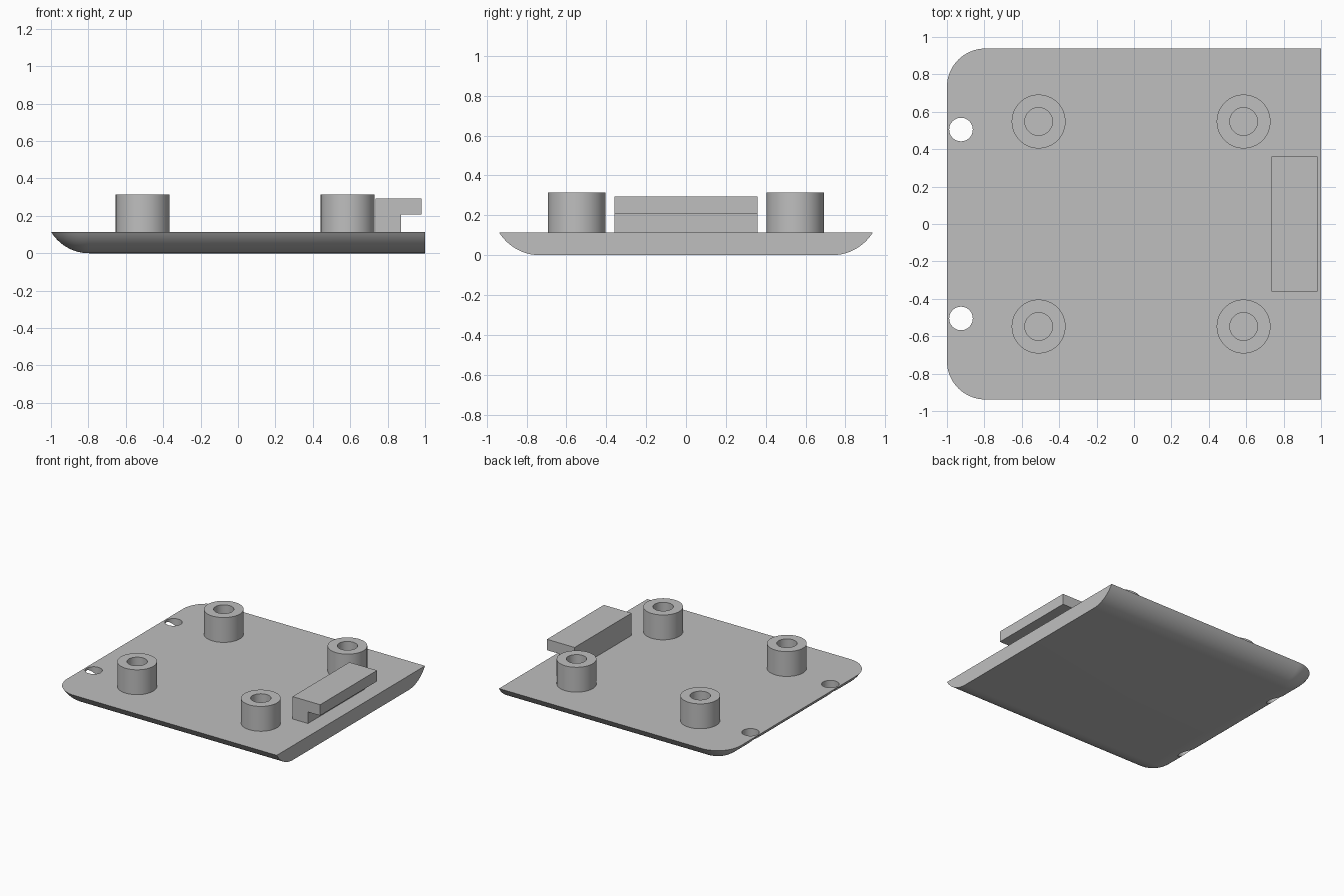
import bpy, bmesh, math

cube = bpy.data.objects.get("Cube")
if cube:
    bpy.data.objects.remove(cube, do_unlink=True)

grey = bpy.data.materials.new("plain grey")
grey.use_nodes = True
grey.diffuse_color = (0.52, 0.52, 0.52, 1)
grey.node_tree.nodes["Principled BSDF"].inputs["Base Color"].default_value = (0.52, 0.52, 0.52, 1)

HALF_Y, PLATE_TOP, BOSS_TOP = 0.938, 0.115, 0.314
BEND = 0.24                                     # radius of the rounded underside
SWEEP = math.acos(1 - PLATE_TOP / BEND)
INSET = BEND * math.sin(SWEEP)


def make_object(name, bm):
    bmesh.ops.remove_doubles(bm, verts=bm.verts, dist=1e-5)
    bmesh.ops.recalc_face_normals(bm, faces=bm.faces)
    mesh = bpy.data.meshes.new(name)
    bm.to_mesh(mesh)
    bm.free()
    mesh.materials.append(grey)
    obj = bpy.data.objects.new(name, mesh)
    bpy.context.collection.objects.link(obj)
    return obj


def activate(obj):
    bpy.ops.object.select_all(action='DESELECT')
    obj.select_set(True)
    bpy.context.view_layer.objects.active = obj


def smooth(obj):
    activate(obj)
    bpy.ops.object.shade_smooth_by_angle(angle=math.radians(30))


def plate_outline(r):
    """Plan outline grown by r from the flat underside, square at the +x end."""
    cx, cy, steps = -1 + INSET, HALF_Y - INSET, 16
    arc = [math.pi / 2 * (1 + i / steps) for i in range(steps + 1)]
    back = [(1, cy + r)] + [(cx + r * math.cos(a), cy + r * math.sin(a)) for a in arc]
    return back + [(x, -y) for x, y in reversed(back)]


# Base plate: stacked outlines following the rounded underside
bm = bmesh.new()
rings = []
layers = 12
for i in range(layers + 1):
    a = SWEEP * i / layers
    z = BEND * (1 - math.cos(a))
    rings.append([bm.verts.new((x, y, z)) for x, y in plate_outline(BEND * math.sin(a))])
for low, high in zip(rings, rings[1:]):
    for j in range(len(low) - 1):
        bm.faces.new((low[j], low[j + 1], high[j + 1], high[j]))
bm.faces.new(rings[0])
bm.faces.new(rings[-1])
bm.faces.new([r[0] for r in rings] + [r[-1] for r in reversed(rings)])
plate = make_object("base_plate", bm)

# Two through holes near the rounded end
bm = bmesh.new()
for side in (-1, 1):
    made = bmesh.ops.create_cone(bm, cap_ends=True, segments=48,
                                 radius1=0.063, radius2=0.063, depth=0.6)
    bmesh.ops.translate(bm, verts=made["verts"], vec=(-0.925, side * 0.505, 0.05))
cutter = make_object("hole_cutter", bm)
cutter.hide_render = True
cut = plate.modifiers.new("holes", 'BOOLEAN')
cut.operation, cut.solver, cut.object = 'DIFFERENCE', 'EXACT', cutter
activate(plate)
bpy.ops.object.modifier_apply(modifier=cut.name)
bpy.data.objects.remove(cutter, do_unlink=True)
smooth(plate)


# Screw posts: a hollow tube turned from a rectangular section
def screw_post(name, x, y, segments=64):
    bm = bmesh.new()
    section = [(0.074, PLATE_TOP), (0.144, PLATE_TOP), (0.144, BOSS_TOP), (0.074, BOSS_TOP)]
    loops = []
    for i in range(segments):
        a = 2 * math.pi * i / segments
        loops.append([bm.verts.new((x + r * math.cos(a), y + r * math.sin(a), z))
                      for r, z in section])
    for i in range(segments):
        p, q = loops[i - 1], loops[i]
        for j in range(4):
            bm.faces.new((p[j - 1], q[j - 1], q[j], p[j]))
    smooth(make_object(name, bm))


for end, x in (("right", -0.51), ("left", 0.586)):
    for face, y in (("front", -0.548), ("back", 0.548)):
        screw_post(f"screw_post_{face}_{end}", x, y)

# Hooked clip: an L section pushed along y
bm = bmesh.new()
hook = [(0.735, PLATE_TOP), (0.872, PLATE_TOP), (0.872, 0.207),
        (0.98, 0.207), (0.98, 0.294), (0.735, 0.294)]
end_face = bm.faces.new([bm.verts.new((x, -0.36, z)) for x, z in hook])
pushed = bmesh.ops.extrude_face_region(bm, geom=[end_face], use_keep_orig=True)
moved = [v for v in pushed["geom"] if isinstance(v, bmesh.types.BMVert)]
bmesh.ops.translate(bm, verts=moved, vec=(0, 0.72, 0))
make_object("hook_clip", bm)
